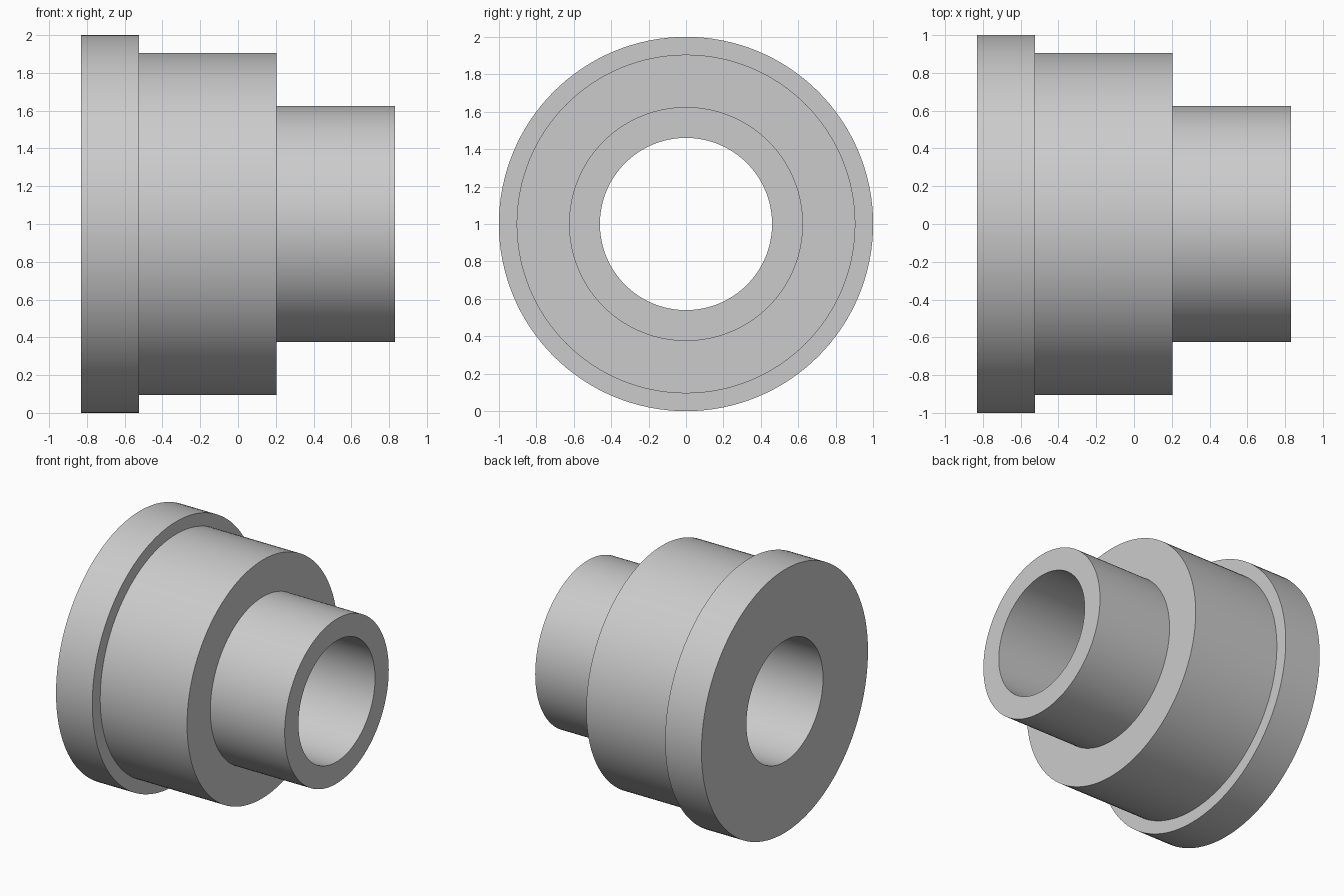
import bpy, bmesh, math
from mathutils import Vector, Matrix

cube = bpy.data.objects.get("Cube")
if cube:
    bpy.data.objects.remove(cube, do_unlink=True)

SEGMENTS = 128
BORE = 0.46

# Plain grey metal
grey = bpy.data.materials.new("plain_grey")
grey.use_nodes = True
colour = (0.6, 0.6, 0.6, 1)
grey.diffuse_color = colour
grey.node_tree.nodes["Principled BSDF"].inputs["Base Color"].default_value = colour

# Half section (x along the axis, radius): flange, body, neck and through bore
section = [(-0.83, BORE), (-0.83, 1.0), (-0.525, 1.0), (-0.525, 0.905),
           (0.205, 0.905), (0.205, 0.625), (0.83, 0.625), (0.83, BORE)]

# Revolve the closed section around the x axis
bm = bmesh.new()
rings = []
for i in range(SEGMENTS):
    turn = Matrix.Rotation(2 * math.pi * i / SEGMENTS, 3, 'X')
    rings.append([bm.verts.new(turn @ Vector((x, 0, r))) for x, r in section])
for i, ring in enumerate(rings):
    following = rings[(i + 1) % SEGMENTS]
    for j in range(len(section)):
        k = (j + 1) % len(section)
        bm.faces.new((ring[j], ring[k], following[k], following[j]))
bmesh.ops.recalc_face_normals(bm, faces=bm.faces)

mesh = bpy.data.meshes.new("flanged_bushing")
bm.to_mesh(mesh)
bm.free()
mesh.materials.append(grey)
bushing = bpy.data.objects.new("flanged_bushing", mesh)
bushing.location.z = 1.0
bpy.context.collection.objects.link(bushing)

# Smooth round walls with crisp shoulders
bpy.ops.object.select_all(action='DESELECT')
bushing.select_set(True)
bpy.context.view_layer.objects.active = bushing
bpy.ops.object.shade_smooth_by_angle(angle=math.radians(30))
